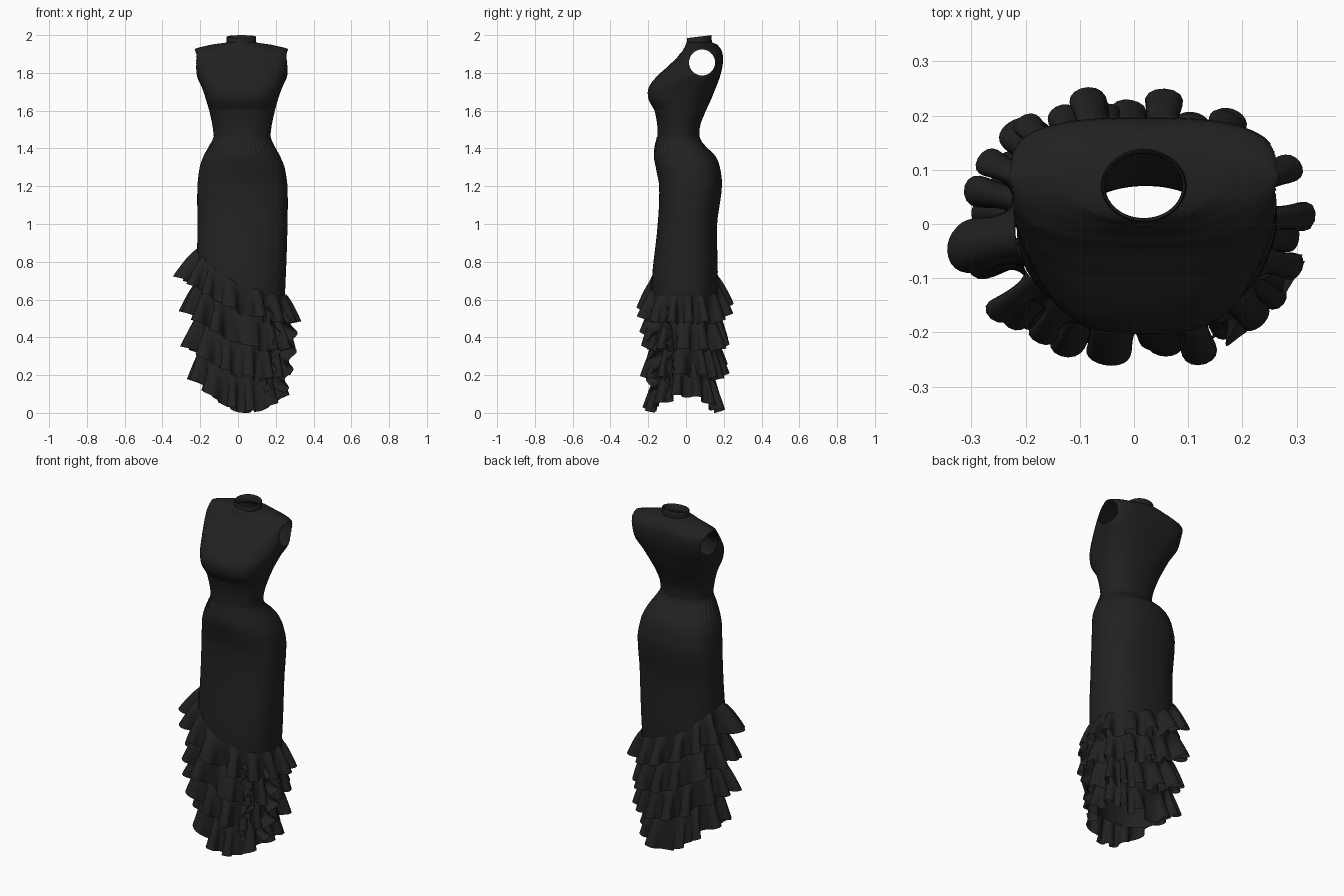
import bpy, bmesh
from math import sin, cos, pi, tau, hypot, copysign

cube = bpy.data.objects.get("Cube")
if cube:
    bpy.data.objects.remove(cube)

black = bpy.data.materials.new("black_fabric")
black.use_nodes = True
COLOUR = (0.0155, 0.0155, 0.0155, 1)
black.diffuse_color = COLOUR
bsdf = black.node_tree.nodes["Principled BSDF"]
bsdf.inputs["Base Color"].default_value = COLOUR
bsdf.inputs["Roughness"].default_value = 0.9

# Cross-sections: height, right x, left x, front y, back y, widest y, squareness
SKIRT = [
    (0.13, -.17, .20, -.155, .14, 0, 2.2),
    (0.40, -.195, .235, -.17, .155, 0, 2.3),
    (0.70, -.215, .252, -.18, .168, 0, 2.4),
    (1.00, -.215, .262, -.15, .165, .01, 2.4),
    (1.20, -.215, .262, -.142, .19, .02, 2.4),
    (1.30, -.203, .247, -.16, .18, .01, 2.3),
    (1.36, -.182, .222, -.17, .155, 0, 2.2),
    (1.42, -.148, .188, -.163, .095, -.03, 2.1),
    (1.46, -.13, .173, -.155, .073, -.04, 2.1),
]
BODICE = [
    (1.44, -.127, .17, -.15, .07, -.04, 2.1),
    (1.52, -.135, .178, -.152, .075, -.04, 2.2),
    (1.60, -.152, .195, -.167, .105, -.03, 2.4),
    (1.66, -.17, .212, -.198, .133, -.02, 2.7),
    (1.72, -.19, .233, -.198, .157, .02, 2.7),
    (1.78, -.217, .26, -.155, .18, .07, 2.6),
    (1.85, -.23, .269, -.08, .195, .085, 2.9),
    (1.90, -.235, .271, -.033, .194, .088, 2.7),
    (1.928, -.226, .262, -.012, .183, .088, 1.8),
    (1.95, -.14, .172, -.002, .165, .085, 1.7),
    (1.962, -.058, .092, .005, .138, .073, 2),
]


def blend(rows, i, t):
    """Smooth blend between section i and the next one."""
    p, q = rows[max(i - 1, 0)], rows[i]
    r, s = rows[i + 1], rows[min(i + 2, len(rows) - 1)]
    out = [.5 * (2 * b + (c - a) * t + (2 * a - 5 * b + 4 * c - d) * t * t
                 + (3 * b - a - 3 * c + d) * t ** 3)
           for a, b, c, d in zip(p, q, r, s)]
    out[0] = q[0] + (r[0] - q[0]) * t
    return out


def section_at(rows, z):
    z = min(max(z, rows[0][0]), rows[-1][0])
    i = 0
    while i < len(rows) - 2 and z > rows[i + 1][0]:
        i += 1
    return blend(rows, i, (z - rows[i][0]) / (rows[i + 1][0] - rows[i][0]))


def outline(sec, a):
    """Point at angle a on a rounded section, with its own front and back depth."""
    z, x0, x1, yf, yb, ym, n = sec
    c, s = cos(a), sin(a)
    depth = yb - ym if s > 0 else ym - yf
    x = (x0 + x1) / 2 + (x1 - x0) / 2 * copysign(abs(c) ** (2 / n), c)
    return x, ym + depth * copysign(abs(s) ** (2 / n), s), z


def make_sheet(name, grid, closed=True, edit=None):
    """Mesh object from rows of points."""
    bm = bmesh.new()
    rows = [[bm.verts.new(p) for p in row] for row in grid]
    n = len(rows[0])
    for lo, hi in zip(rows, rows[1:]):
        for j in range(n if closed else n - 1):
            k = (j + 1) % n
            bm.faces.new((lo[j], lo[k], hi[k], hi[j]))
    if edit:
        edit(bm)
    mesh = bpy.data.meshes.new(name)
    bm.to_mesh(mesh)
    bm.free()
    mesh.materials.append(black)
    ob = bpy.data.objects.new(name, mesh)
    bpy.context.collection.objects.link(ob)
    bpy.ops.object.select_all(action='DESELECT')
    ob.select_set(True)
    bpy.context.view_layer.objects.active = ob
    bpy.ops.object.shade_smooth_by_angle(angle=1)


def loft(rows, steps, segs, shape=lambda p, a: p):
    secs = [blend(rows, i, k / steps) for i in range(len(rows) - 1) for k in range(steps)]
    secs.append(rows[-1])
    return [[shape(outline(s, tau * j / segs), tau * j / segs) for j in range(segs)]
            for s in secs]


# Bodice with round armholes
ARM_Y, ARM_Z, ARM_R = .085, 1.855, .069


def cut_armholes(bm):
    inside = [v for v in bm.verts if abs(v.co.x - .02) > .1
              and hypot(v.co.y - ARM_Y, v.co.z - ARM_Z) < ARM_R]
    bmesh.ops.delete(bm, geom=inside, context='VERTS')
    for v in bm.verts:
        d = hypot(v.co.y - ARM_Y, v.co.z - ARM_Z)
        if v.is_boundary and d < ARM_R * 1.5 and abs(v.co.x - .02) > .12:
            v.co.y = ARM_Y + (v.co.y - ARM_Y) * ARM_R / d
            v.co.z = ARM_Z + (v.co.z - ARM_Z) * ARM_R / d


make_sheet("bodice", loft(BODICE, 8, 160), edit=cut_armholes)


# Skirt, gathered below the waist
def gather(p, a):
    x, y, z = p
    g = .0025 * max(0, 1 - abs(z - 1.41) / .06) * sin(36 * a + 2 * sin(5 * a))
    return x + g * cos(a), y + g * sin(a), z


make_sheet("skirt", loft(SKIRT, 6, 176, gather))

# Standing collar, higher at the back, turned over at the top
collar = []
for grow, up in ((.004, -.03), (.002, 0), (.002, .017), (0, .02), (-.004, .017), (-.005, -.02)):
    ring = []
    for j in range(64):
        a = tau * j / 64
        y = .07 + (.064 + grow) * sin(a)
        ring.append((.018 + (.076 + grow) * cos(a), y, 1.972 + up + .12 * (y - .07)))
    collar.append(ring)
make_sheet("collar", collar)


# Ruffle tiers of rounded folds, sloping down towards the left side
def ruffle(name, mid, slope, dip, height, flare, amp, folds, phase):
    grid, segs, steps = [], 320, 8
    for r in range(steps + 1):
        t = r / steps
        row = []
        for j in range(segs):
            a = tau * j / segs
            turn = folds * a + phase + .9 * sin(3 * a + phase) + .6 * sin(5 * a - phase)
            wave = sin(turn) * (1 + .3 * sin(4 * a + 2 * phase))
            b = a - .62 / folds * t * sin(2 * turn)
            low = mid + slope * cos(a) + dip * sin(a) ** 2 + .008 * wave
            z = low + height * (1 - t)
            x, y, _ = outline(section_at(SKIRT, z), b)
            side = 1 + .4 * max(0, -cos(a)) ** 2
            out = .004 + side * (flare * t ** .8 + amp * wave * t ** .8)
            row.append((x + out * cos(b), y + out * sin(b), z))
        grid.append(row)
    make_sheet(name, grid)


ruffle("ruffle_top", .595, -.12, -.065, .145, .044, .037, 14, .4)
ruffle("ruffle_upper", .435, -.10, -.07, .16, .042, .036, 13, 1.9)
ruffle("ruffle_lower", .275, -.075, -.08, .165, .044, .036, 14, 3.1)
ruffle("ruffle_hem", .135, -.045, -.125, .17, .036, .030, 12, 4.6)

# Cascading frills down the front left, where the tiers meet
for name, angle, lean in (("cascade_front", -.95, -.03), ("cascade_side", -.6, .03)):
    grid = []
    for r in range(73):
        t = r / 72
        z = .58 - .44 * t
        x, y, _ = outline(section_at(SKIRT, z), angle + .25 * sin(pi * t))
        row = []
        for k in range(6):
            u = k / 5
            out = .07 * u * min(1, .3 + 4 * t)
            sway = u * (lean + .03 * sin(4.5 * tau * t))
            row.append((x + out * cos(angle) - sway * sin(angle),
                        y + out * sin(angle) + sway * cos(angle), z - .035 * u))
        grid.append(row)
    make_sheet(name, grid, closed=False)
